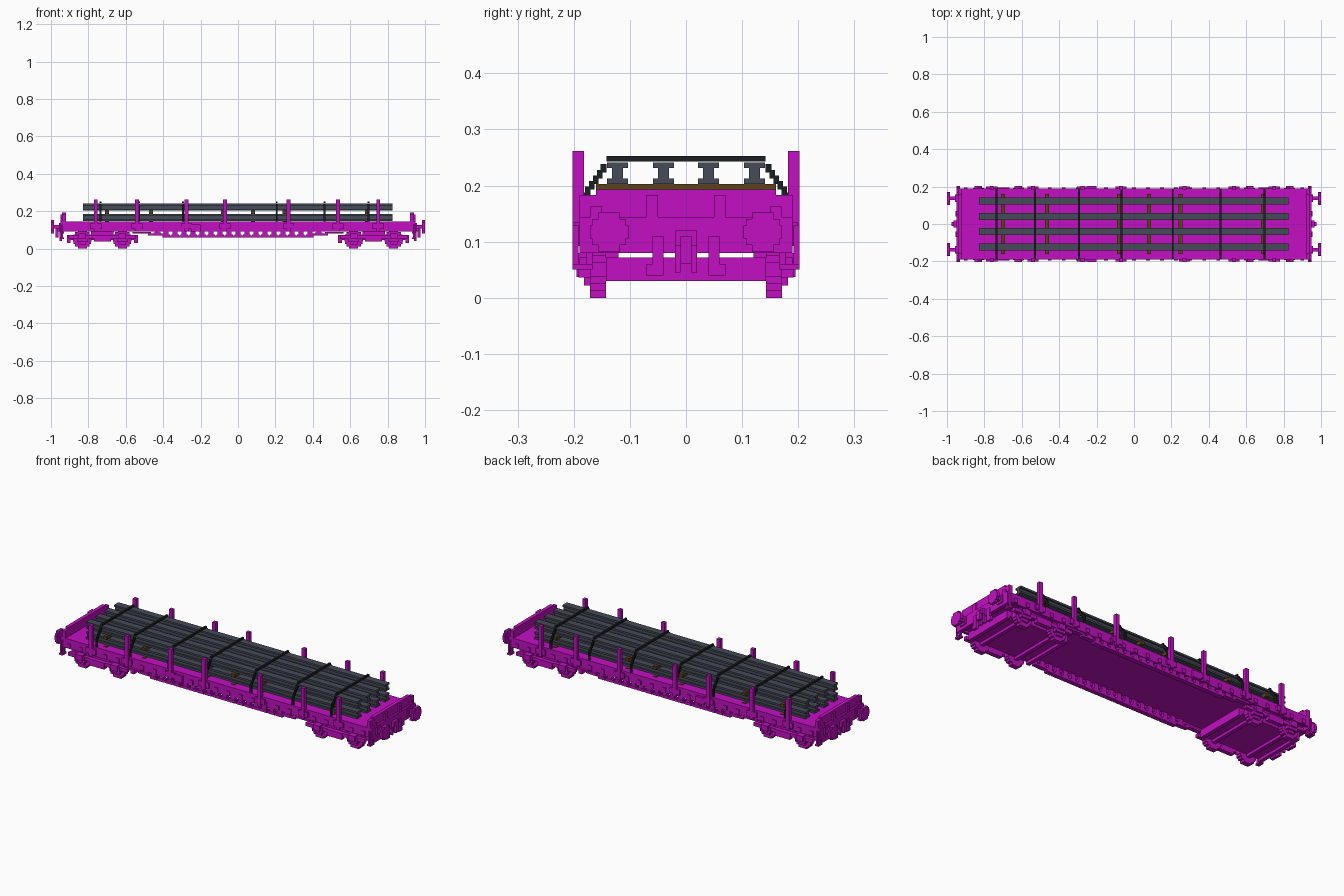
import bpy
import bmesh
from math import sqrt
from mathutils import Matrix, Vector

default_cube = bpy.data.objects.get("Cube")
if default_cube:
    bpy.data.objects.remove(default_cube, do_unlink=True)


def material(name, red, green, blue):
    mat = bpy.data.materials.new(name)
    mat.use_nodes = True
    colour = (red, green, blue, 1)
    mat.diffuse_color = colour
    mat.node_tree.nodes["Principled BSDF"].inputs["Base Color"].default_value = colour
    return mat


paint = material("magenta paint", 0.54, 0.005, 0.54)
steel = material("charcoal steel", 0.06, 0.07, 0.095)
wood = material("brown timber", 0.11, 0.055, 0.01)
black = material("black strap", 0.012, 0.014, 0.016)


def around(middle, half):
    return middle - half, middle + half


def part(name, mat, boxes, mirror=""):
    """One flat-faced object from boxes of (x, y, z) spans, mirrored on the given axes."""
    bm = bmesh.new()
    for spans in boxes:
        centre = Vector([(low + high) / 2 for low, high in spans])
        size = [high - low for low, high in spans]
        place = Matrix.Translation(centre) @ Matrix.Diagonal(size).to_4x4()
        bmesh.ops.create_cube(bm, size=1, matrix=place)
    mesh = bpy.data.meshes.new(name)
    bm.to_mesh(mesh)
    bm.free()
    mesh.materials.append(mat)
    ob = bpy.data.objects.new(name, mesh)
    bpy.context.collection.objects.link(ob)
    if mirror:
        mod = ob.modifiers.new("Mirror", "MIRROR")
        mod.use_axis = [axis in mirror for axis in "XYZ"]
        mod.use_mirror_merge = False
    return ob


def stepped_disc(radius, rows):
    """Half width, bottom and top of each row of a blocky disc standing on zero."""
    step = 2 * radius / rows
    for row in range(rows):
        offset = (row + 0.5) * step - radius
        yield sqrt(radius ** 2 - offset ** 2), row * step, (row + 1) * step


# Main dimensions
thin = 0.01
deck_end = 0.94
deck_side = 0.19
deck_top = 0.144
deck_base = 0.105
sill_base = 0.092
outer_side = 0.202
deck_length = (-deck_end, deck_end)
deck_width = (-deck_side, deck_side)
sill_face = (deck_side, deck_side + thin / 2)

# Deck, sills and end beams
part("deck", paint, [(deck_length, deck_width, (deck_base, deck_top))])
part("side_sills", paint, [(deck_length, (0.175, deck_side), (sill_base, deck_top))], "Y")
end_beam = around(deck_end, thin)
part("headstocks", paint, [(end_beam, deck_width, (0.08, deck_top))], "X")

# Low end boards with outside ribs
board_top = 0.183
board = (deck_end - 2 * thin, deck_end)
part("end_boards", paint, [
    (board, deck_width, (deck_top, board_top)),
    (board, (-0.16, 0.16), (board_top, board_top + thin))], "X")
rib = (deck_end, deck_end + thin)
part("end_board_ribs", paint, [
    (rib, around(0.06, thin), (0.135, board_top)),
    (rib, around(0.16, thin), (0.135, 0.163))], "XY")

# Side stakes in their pockets
stakes, pockets = [], []
for x in (-0.76, -0.54, -0.275, -0.07, 0.27, 0.535, 0.75):
    stakes.append((around(x, thin), (outer_side - 2 * thin, outer_side), (sill_base, 0.262)))
    pockets.append((around(x, 3 * thin), (deck_side, outer_side - thin / 4),
                    (deck_base, deck_top - thin)))
part("stakes", paint, stakes, "Y")
part("stake_pockets", paint, pockets, "Y")

# Small tie-down fittings along the sills
fittings = [(around(column * 0.075, thin), sill_face, (sill_base + thin / 2, 0.12))
            for column in range(-12, 13)]
part("sill_fittings", paint, fittings, "Y")
part("handbrake_box", paint, [(around(-0.225, 0.025), (deck_side, outer_side),
                               (sill_base, 0.13))], "Y")

# Open truss below each sill: bottom rail stepping up, and feet with posts
truss_side = (0.165, 0.188)
rail_end, rail_base = 0.395, 0.06
rails, posts = [], []
for step in range(3):
    end = rail_end + step * 0.085
    low = rail_base + step * thin
    start = 0 if step == 0 else end - 0.1
    rails.append(((start, end), truss_side, (low, low + thin)))
for column in range(10):
    x = column * 0.048
    low = rail_base if x < rail_end else rail_base + thin
    posts.append((around(x, 0.013), truss_side, (low, deck_base)))
    posts.append((around(x, 2 * thin), (truss_side[0], deck_side), (low, low + 1.5 * thin)))
part("truss_rails", paint, rails, "XY")
part("truss_posts", paint, posts, "XY")

# Bogies: pan and cross beams
bogie = 0.725
half_bogie = 0.18
axles = (bogie - 0.107, bogie + 0.107)
wheel_inside, wheel_outside = 0.143, 0.171
bogie_base, bogie_top = 0.03, 0.072
inner = (-wheel_inside, wheel_inside)
part("bogie_pans", paint, [(around(bogie, half_bogie), inner, (0.045, bogie_top))], "X")
part("bogie_beams", paint, [
    (around(x, thin), inner, (bogie_base, bogie_top))
    for x in (bogie - half_bogie, *axles, bogie + half_bogie)], "X")

# Bogies: stepped wheels
part("wheels", paint, [
    (around(x, half), (wheel_inside, wheel_outside), (low, high))
    for x in axles for half, low, high in stepped_disc(0.05, 8)], "XY")

# Bogies: side frames with axle boxes and springs that narrow downward
frames = [
    (around(bogie, half_bogie), (wheel_outside, deck_side), (0.053, bogie_top)),
    (around(bogie, 0.045), (wheel_outside, deck_side + thin / 2), (0.037, bogie_top))]
for x in axles:
    for tier in range(3):
        low = 0.05 - tier * 1.4 * thin
        frames.append((around(x, (2 + tier % 2) * thin),
                       (wheel_outside, outer_side - tier * thin), (low, low + bogie_base)))
part("bogie_side_frames", paint, frames, "XY")
part("side_bearers", paint, [(around(bogie, 0.06), (0.12, wheel_outside),
                              (bogie_top, deck_base))], "XY")

# Buffers: collar, shank and stepped round head
buffer_y, buffer_z, head_radius = 0.137, 0.117, 0.035
buffers = [
    ((deck_end, 0.957), around(buffer_y, 2 * thin), around(buffer_z, 2 * thin)),
    ((deck_end, 0.99), around(buffer_y, thin), around(buffer_z, thin))]
for half, low, high in stepped_disc(head_radius, 6):
    base = buffer_z - head_radius
    buffers.append(((0.984, 1), around(buffer_y, half), (base + low, base + high)))
part("buffers", paint, buffers, "XY")

# Coupling hooks, brake hoses and corner steps
part("coupling_hooks", paint, [
    ((deck_end, 0.965), (-0.02, 0.02), (sill_base, 0.12)),
    ((0.96, 0.975), (-thin, thin), (rail_base, 0.11))], "X")
hose = (deck_end, deck_end + 1.5 * thin)
part("brake_hoses", paint, [
    (hose, around(0.05, thin), (rail_base, 0.11)),
    (hose, around(0.055, 1.5 * thin), (0.04, rail_base)),
    (hose, around(0.015, thin / 2), (0.045, sill_base))], "XY")
tread_inside = outer_side - 3.5 * thin
part("corner_steps", paint, [
    (end_beam, (tread_inside, outer_side), (0.05, rail_base)),
    (around(deck_end, thin / 2), (tread_inside, tread_inside + thin), (rail_base, sill_base)),
    (around(deck_end, thin / 2), (outer_side - thin, outer_side), (rail_base, 0.13))], "XY")

# Two layers of I-beams
beam_height, flange = 0.038, 0.019
beam_length = (-0.828, 0.826)
layers = {"lower": 0.147, "upper": 0.203}
for layer, base in layers.items():
    top = base + beam_height
    beams = []
    for y in (0.04, 0.122):
        beams.append((beam_length, around(y, flange), (base, base + thin)))
        beams.append((beam_length, around(y, flange), (top - thin, top)))
        beams.append((beam_length, around(y, flange / 2), (base + thin, top - thin)))
    part(layer + "_steel_beams", steel, beams, "Y")

# Timber bearers beneath each layer
timber = []
for x in (-0.7, -0.465, -0.08, 0.08, 0.248, 0.69):
    for low, high in ((deck_top, layers["lower"]),
                      (layers["lower"] + beam_height, layers["upper"])):
        timber.append((around(x, thin), (-0.16, 0.16), (low, high)))
part("timber_bearers", wood, timber)

# Straps over the load, stepping down to the deck edges
strap_top, strap_half = 0.253, 0.142
straps = []
for x in (-0.735, -0.53, -0.295, -0.067, 0.207, 0.463, 0.697):
    width = around(x, thin / 2)
    straps.append((width, (0, strap_half), (strap_top - thin, strap_top)))
    for step in range(6):
        y = strap_half + step * 0.007
        high = strap_top - (step + 1.5) * thin
        low = deck_top if step == 5 else high - 1.5 * thin
        straps.append((width, (y, y + thin), (low, high)))
part("load_straps", black, straps, "Y")
